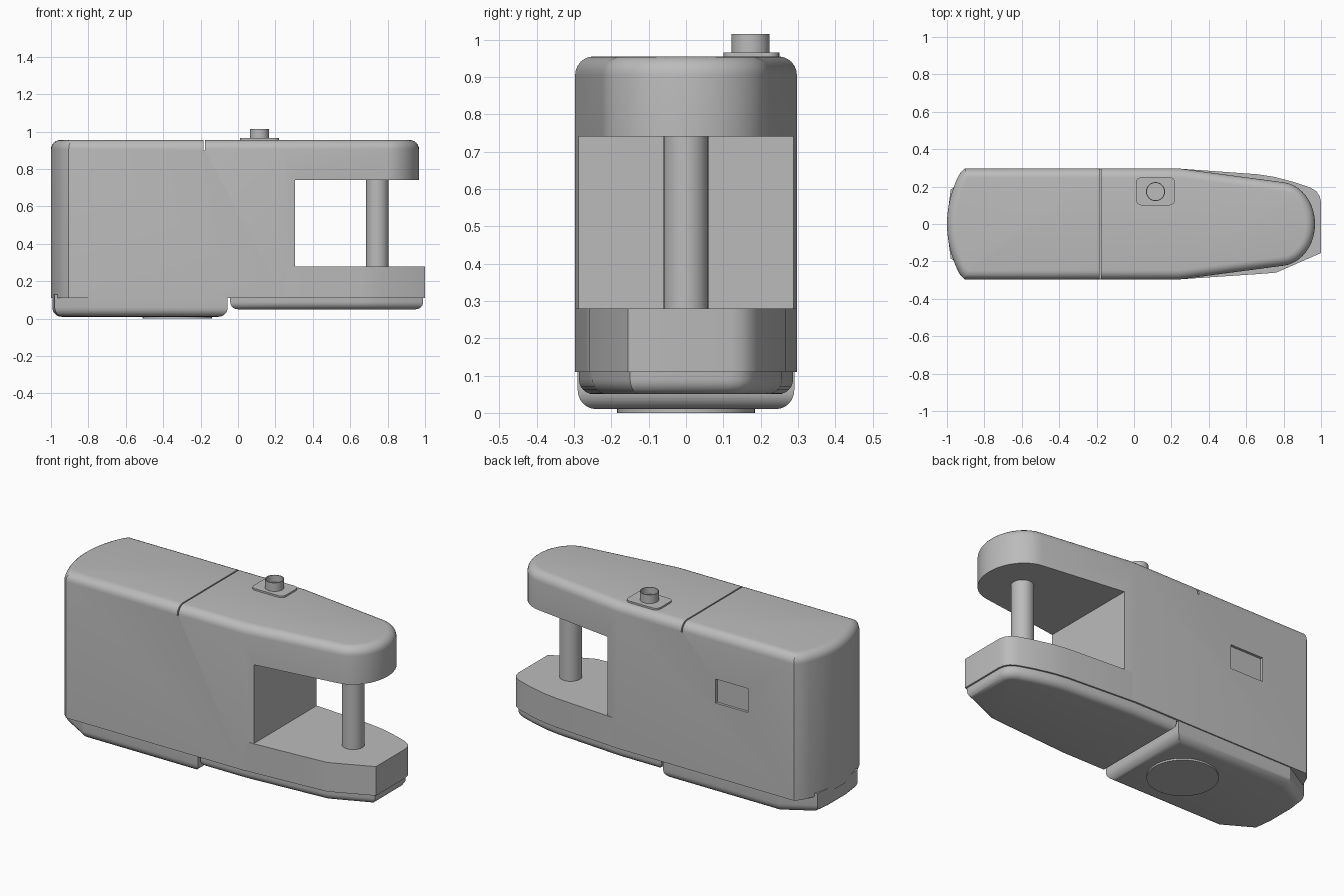
import bpy
import bmesh
from math import sin, cos, pi, radians

if "Cube" in bpy.data.objects:
    bpy.data.objects.remove(bpy.data.objects["Cube"])

grey = bpy.data.materials.new("plain grey")
grey.use_nodes = True
colour = (0.5, 0.5, 0.5, 1)
grey.diffuse_color = colour
grey.node_tree.nodes["Principled BSDF"].inputs["Base Color"].default_value = colour


def prism(name, outline, z0, z1, round_z=None, radius=0.0):
    """Extrude an outline; optionally round the rim lying at height round_z."""
    bm = bmesh.new()
    base = bm.faces.new([bm.verts.new((x, y, z0)) for x, y in outline])
    top = bmesh.ops.extrude_face_region(bm, geom=[base])["geom"]
    for v in top:
        if isinstance(v, bmesh.types.BMVert):
            v.co.z = z1
    bmesh.ops.recalc_face_normals(bm, faces=bm.faces)
    if round_z is not None:
        rim = [e for e in bm.edges if all(abs(v.co.z - round_z) < 1e-5 for v in e.verts)]
        bmesh.ops.bevel(bm, geom=rim, offset=radius, segments=6, profile=0.5,
                        affect='EDGES', clamp_overlap=False)
    mesh = bpy.data.meshes.new(name)
    bm.to_mesh(mesh)
    bm.free()
    ob = bpy.data.objects.new(name, mesh)
    bpy.context.collection.objects.link(ob)
    mesh.materials.append(grey)
    return ob


def rect(x0, x1, y0, y1):
    return [(x0, y0), (x1, y0), (x1, y1), (x0, y1)]


def circle(x, y, r, n=32):
    return [(x + r * cos(2 * pi * i / n), y + r * sin(2 * pi * i / n)) for i in range(n)]


def activate(ob):
    bpy.ops.object.select_all(action='DESELECT')
    ob.select_set(True)
    bpy.context.view_layer.objects.active = ob


def cut(ob, outline, z0, z1):
    """Subtract a prism and discard the cutter."""
    cutter = prism("cutter", outline, z0, z1)
    cutter.hide_render = True
    mod = ob.modifiers.new("cut", 'BOOLEAN')
    mod.operation = 'DIFFERENCE'
    mod.solver = 'EXACT'
    mod.object = cutter
    activate(ob)
    bpy.ops.object.modifier_apply(modifier=mod.name)
    bpy.data.objects.remove(cutter)


# Main body with bowed rear end, tapering to a round upper jaw
W = 0.297
tip = [(0.78 + 0.188 * cos(a), 0.224 * sin(a))
       for a in (radians(-84 + 168 * i / 20) for i in range(21))]
bow = [(-1 + 0.065 * (y / 0.265) ** 2, y)
       for y in (0.265 - 0.53 * i / 12 for i in range(13))]
outline = [(-0.905, -W), (0.24, -W)] + tip + [(0.24, W), (-0.905, W)] + bow
body = prism("main_body", outline, 0.11, 0.955, 0.955, 0.05)

# Throat between the jaws, top seam and shallow side recess
cut(body, rect(0.305, 1.2, -0.5, 0.5), 0.0, 0.74)
cut(body, rect(-0.185, -0.177, -0.5, 0.5), 0.9, 1.1)
cut(body, rect(-0.61, -0.4, W - 0.015, 0.5), 0.545, 0.685)

# Lower jaw: one side chamfered, the other rounded
nose = [(0.66, -0.268), (0.76, -0.26), (1.0, -0.155), (1.0, 0.12), (0.992, 0.15),
        (0.975, 0.175), (0.94, 0.196), (0.85, 0.226), (0.75, 0.252), (0.66, 0.266)]
prism("lower_jaw", [(0.2, -0.296), (0.24, -0.296)] + nose + [(0.24, 0.296), (0.2, 0.296)],
      0.11, 0.28)

# Bottom covers under the jaw and under the rear
inset = [(x * 0.99, y * 0.965) for x, y in nose]
prism("jaw_cover", [(-0.042, -0.287), (0.24, -0.287)] + inset + [(0.24, 0.287), (-0.042, 0.287)],
      0.05, 0.13, 0.05, 0.04)
prism("rear_cover", [(-0.055, -0.29), (-0.055, 0.29), (-0.8, 0.29), (-0.98, 0.185),
                     (-0.993, 0.08), (-0.993, -0.08), (-0.98, -0.185), (-0.8, -0.29)],
      0.01, 0.13, 0.01, 0.05)
prism("foot_disc", circle(-0.325, 0, 0.185, 48), 0.0, 0.02)

# Pillar joining the jaws
prism("jaw_pillar", circle(0.745, 0, 0.06), 0.27, 0.75)

# Button plate with rounded corners and open collar
r = 0.03
corners = [(0.22 - r, 0.25 - r, 0), (0.01 + r, 0.25 - r, 90),
           (0.01 + r, 0.1 + r, 180), (0.22 - r, 0.1 + r, 270)]
plate = [(x + r * cos(radians(a + 15 * i)), y + r * sin(radians(a + 15 * i)))
         for x, y, a in corners for i in range(7)]
prism("button_plate", plate, 0.945, 0.965)
collar = prism("button_collar", circle(0.115, 0.173, 0.051), 0.955, 1.015)
cut(collar, circle(0.115, 0.173, 0.046), 0.975, 1.1)

# Smooth rounded surfaces, keeping hard edges crisp
for ob in list(bpy.context.collection.objects):
    if ob.type == 'MESH' and ob.data.materials and ob.data.materials[0] == grey:
        activate(ob)
        bpy.ops.object.shade_smooth_by_angle(angle=radians(25))
